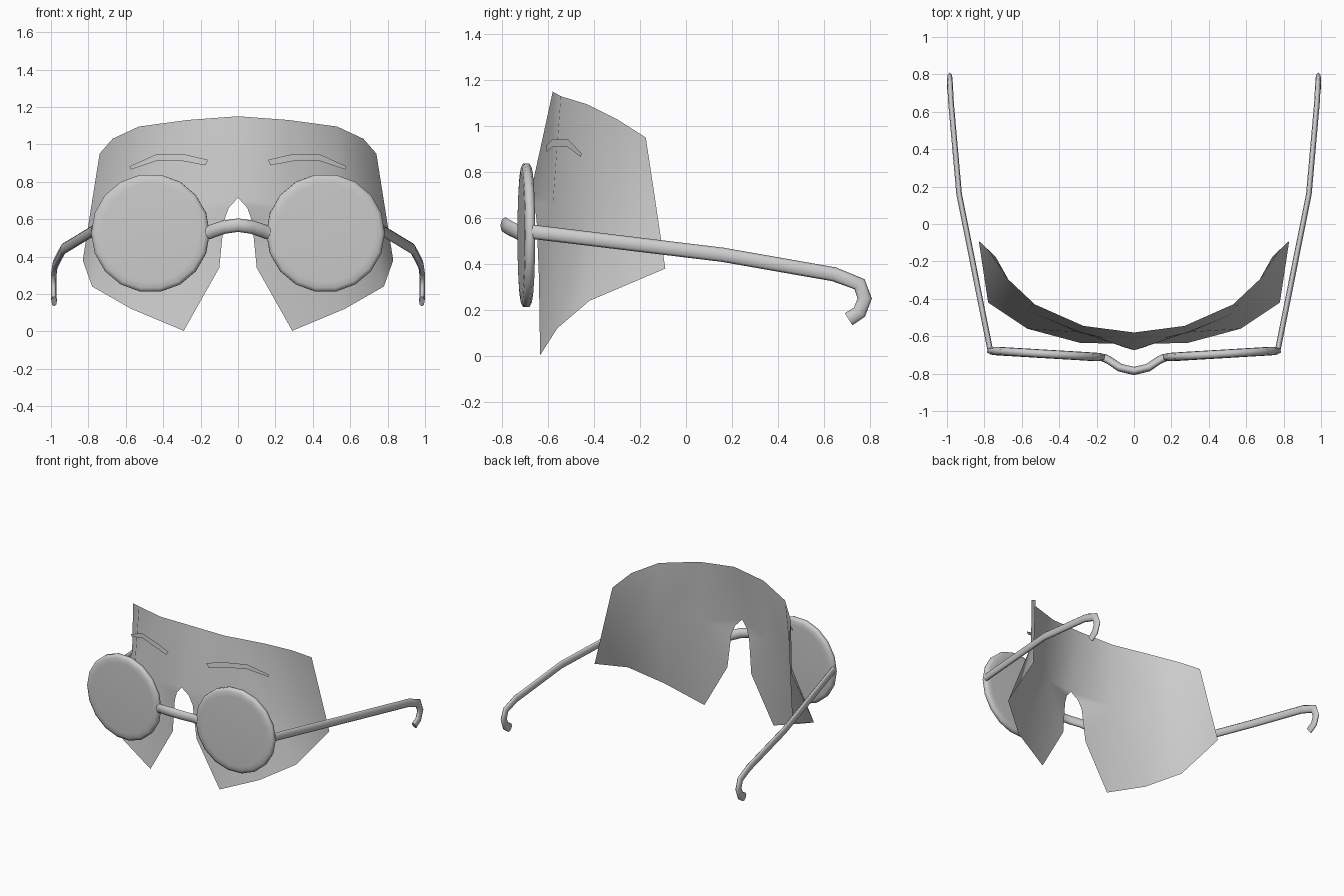
import bpy, bmesh, math
from mathutils import Vector, Matrix

if "Cube" in bpy.data.objects:
    bpy.data.objects.remove(bpy.data.objects["Cube"])


def make(name, verts, faces, mirror=True, angle=50):
    me = bpy.data.meshes.new(name)
    me.from_pydata([tuple(v) for v in verts], [], faces)
    bm = bmesh.new()
    bm.from_mesh(me)
    bmesh.ops.recalc_face_normals(bm, faces=bm.faces)
    bm.to_mesh(me)
    bm.free()
    ob = bpy.data.objects.new(name, me)
    bpy.context.collection.objects.link(ob)
    if mirror:
        ob.modifiers.new("mirror", 'MIRROR').merge_threshold = 0.002
    bpy.ops.object.select_all(action='DESELECT')
    ob.select_set(True)
    bpy.context.view_layer.objects.active = ob
    bpy.ops.object.shade_smooth_by_angle(angle=math.radians(angle))
    return ob


def rings_to_faces(count, n):
    """Side quads between consecutive rings plus two end caps."""
    faces = [(i * n + j, i * n + (j + 1) % n, (i + 1) * n + (j + 1) % n, (i + 1) * n + j)
             for i in range(count - 1) for j in range(n)]
    return faces + [tuple(range(n)), tuple((count - 1) * n + j for j in range(n))]


def sweep(name, path, thin_ref, thin, wide, mirror, n=8):
    """Oval tube along a path; thin and wide are half sizes of the section."""
    pts = [Vector(p) for p in path]
    verts = []
    for i, p in enumerate(pts):
        a = (p - pts[i - 1]).normalized() if i else Vector()
        b = (pts[i + 1] - p).normalized() if i < len(pts) - 1 else Vector()
        t = (a + b).normalized()
        u = Vector(thin_ref)
        u = (u - t * u.dot(t)).normalized()
        w = t.cross(u)
        for j in range(n):
            ang = 2 * math.pi * j / n
            verts.append(p + u * thin * math.cos(ang) + w * wide * math.sin(ang))
    return make(name, verts, rings_to_faces(len(pts), n), mirror, 85)


# Curved face sheet: top, middle (recessed at the eyes) and bottom rows of one half, then the nose edge
top = [(0, -.58, 1.15), (.27, -.545, 1.13), (.53, -.43, 1.095), (.67, -.30, 1.03), (.74, -.175, .95)]
mid = [(0, -.675, .715), (.28, -.58, .66), (.56, -.44, .63), (.70, -.27, .64), (.785, -.132, .665)]
low = [(.29, -.635, .003), (.57, -.56, .12), (.78, -.42, .24), (.83, -.09, .38)]
nose = [(.05, -.66, .66), (.075, -.65, .59), (.10, -.64, .34)]
faces = [(i, i + 1, i + 6, i + 5) for i in range(4)]
faces += [(i + 6, i + 7, i + 11, i + 10) for i in range(3)]
faces += [(5, 6, 14), (14, 6, 15), (15, 6, 16), (16, 6, 10)]
make("face_sheet", top + mid + low + nose, faces, angle=60)

# Eyebrows: flat strips just in front of the sheet
brow = [(.16, -.607, .917), (.28, -.58, .945), (.44, -.515, .945), (.58, -.455, .882),
        (.575, -.457, .865), (.44, -.517, .91), (.295, -.58, .91), (.175, -.607, .888)]
make("eyebrow", brow, [(0, 1, 6, 7), (1, 2, 5, 6), (2, 3, 4, 5)])

# Round lenses: discs with a rounded rim, turned slightly outwards
place = Matrix.Translation((.468, -.695, .525)) @ Matrix.Rotation(math.radians(3.4), 4, 'Z')
profile = [(.265, -.023), (.297, -.021), (.317, -.011), (.317, .011), (.297, .021), (.265, .023)]
N = 18
verts = [place @ Vector((r * math.cos(2 * math.pi * j / N), y, r * math.sin(2 * math.pi * j / N)))
         for r, y in profile for j in range(N)]
make("lens", verts, rings_to_faces(len(profile), N), angle=80)

# Nose bridge
half = [(.165, -.714, .525), (.135, -.727, .537), (.075, -.768, .557)]
bridge = [(-x, y, z) for x, y, z in half] + [(0, -.786, .568)] + half[::-1]
sweep("nose_bridge", bridge, (0, 1, 0), .022, .036, False)

# Side arms with hooked ends
arm = [(.77, -.668, .54), (.935, .16, .44), (.978, .645, .355), (.984, .755, .312),
       (.985, .778, .25), (.985, .755, .19), (.983, .708, .16)]
sweep("side_arm", arm, (1, 0, 0), .015, .031, True)
